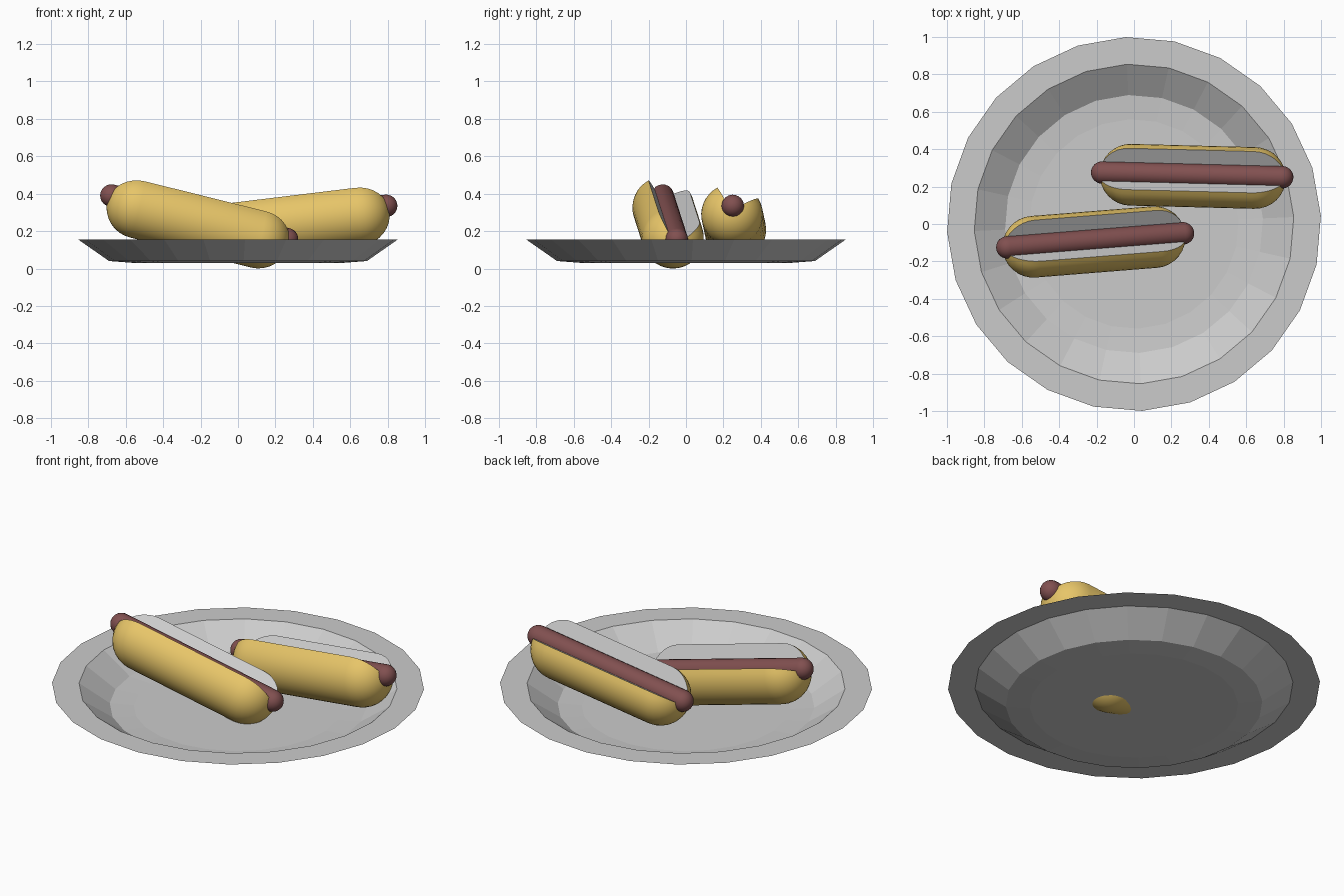
import bpy, bmesh
from math import sin, cos, pi, radians
from mathutils import Vector, Matrix

if "Cube" in bpy.data.objects:
    bpy.data.objects.remove(bpy.data.objects["Cube"])


def material(name, rgb):
    m = bpy.data.materials.new(name)
    m.diffuse_color = (*rgb, 1)
    m.use_nodes = True
    m.node_tree.nodes["Principled BSDF"].inputs["Base Color"].default_value = m.diffuse_color
    return m


CRUST = material("crust", (0.80, 0.56, 0.14))
CRUMB = material("crumb", (0.8, 0.8, 0.8))
MEAT = material("meat", (0.22, 0.08, 0.08))


def finish(name, bm, mats=(), smooth=False):
    me = bpy.data.meshes.new(name)
    bm.to_mesh(me)
    bm.free()
    ob = bpy.data.objects.new(name, me)
    bpy.context.collection.objects.link(ob)
    for m in mats:
        me.materials.append(m)
    if smooth:
        bpy.ops.object.select_all(action='DESELECT')
        ob.select_set(True)
        bpy.context.view_layer.objects.active = ob
        bpy.ops.object.shade_smooth_by_angle(angle=radians(35))
    return ob


def capsule(name, half, radius, mats, gap=0.0, steps=28, cap=8):
    """Capsule along x; gap is the half angle of a wedge left open at the top."""
    right = [(half - radius + radius * cos(t), radius * sin(t))
             for t in (pi / 2 * i / cap for i in range(cap + 1))]
    profile = right + [(-x, r) for x, r in reversed(right)]
    bm = bmesh.new()
    rings = []
    for s in range(steps + 1):
        a = pi / 2 + gap + (2 * pi - 2 * gap) * s / steps
        rings.append([bm.verts.new((x, r * cos(a), r * sin(a))) for x, r in profile])
    for p, q in zip(rings, rings[1:]):
        for i in range(len(profile) - 1):
            bm.faces.new((p[i], p[i + 1], q[i + 1], q[i]))
    if gap:
        # flat walls of the slot
        for ring in (rings[0], rings[-1]):
            bm.faces.new(ring).material_index = 1
    bmesh.ops.remove_doubles(bm, verts=bm.verts, dist=1e-5)
    bmesh.ops.recalc_face_normals(bm, faces=bm.faces)
    return finish(name, bm, mats, True)


def hot_dog(label, left, right, roll):
    left, right = Vector(left), Vector(right)
    x = (right - left).normalized()
    y = Vector((0, 0, 1)).cross(x).normalized()
    frame = Matrix((x, y, x.cross(y))).transposed() @ Matrix.Rotation(-roll, 3, 'X')
    centre = (left + right) / 2
    pose = Matrix.Translation(centre) @ frame.to_4x4()
    r = 0.06
    sausage = capsule("sausage_" + label, (right - left).length / 2 + r, r, [MEAT], steps=20)
    sausage.matrix_world = pose
    bun = capsule("bun_" + label, 0.50, 0.165, [CRUST, CRUMB], gap=radians(44))
    bun.matrix_world = pose @ Matrix.Translation((0, 0, -0.03))


# shallow faceted plate with a flat rim
bm = bmesh.new()
N = 24
prev = None
for r, z in [(0.56, 0.03), (0.69, 0.04), (0.855, 0.155), (1.0, 0.155)]:
    ring = [bm.verts.new((r * cos(a), r * sin(a), z))
            for a in (2 * pi * i / N + radians(2.5) for i in range(N))]
    if prev is None:
        bm.faces.new(ring)
    else:
        for i in range(N):
            j = (i + 1) % N
            bm.faces.new((prev[i], ring[i], ring[j], prev[j]))
    prev = ring
finish("plate", bm)

# two hot dogs resting at different slopes
hot_dog("front", (-0.677, -0.125, 0.39), (0.262, -0.05, 0.157), radians(15))
hot_dog("back", (-0.17, 0.275, 0.218), (0.792, 0.25, 0.335), radians(15))
